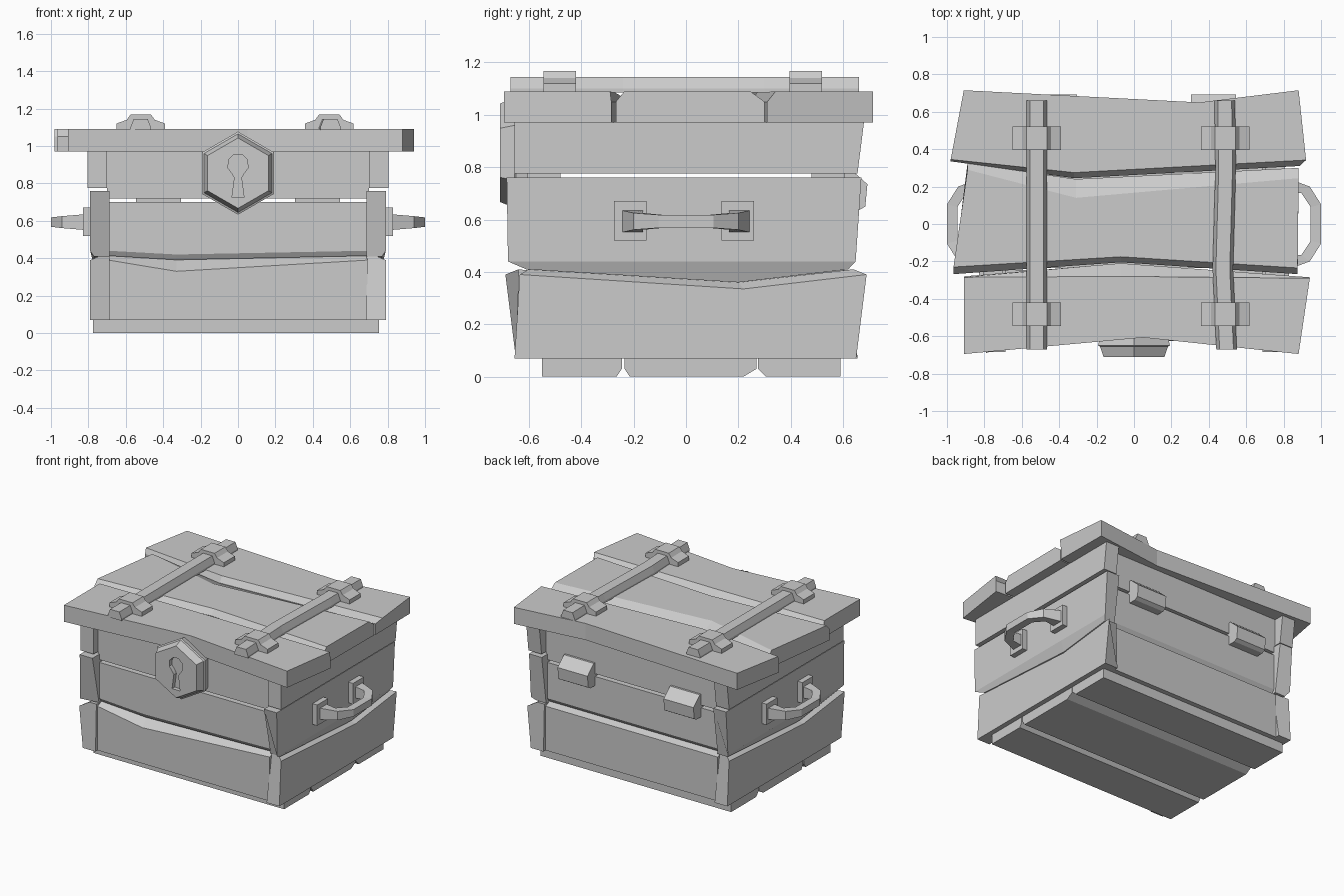
import bpy, bmesh
from math import sin, cos, pi

if "Cube" in bpy.data.objects:
    bpy.data.objects.remove(bpy.data.objects["Cube"])


def loft(name, sections, sx=1, sy=1):
    """Skin a row of equal-sized 3D sections, cap the ends; sx / sy mirror it."""
    bm = bmesh.new()
    rings = [[bm.verts.new((x * sx, y * sy, z)) for x, y, z in s] for s in sections]
    n = len(rings[0])
    for a, b in zip(rings, rings[1:]):
        for i in range(n):
            j = (i + 1) % n
            bm.faces.new((a[i], a[j], b[j], b[i]))
    bm.faces.new(rings[0])
    bm.faces.new(rings[-1])
    bmesh.ops.recalc_face_normals(bm, faces=bm.faces)
    me = bpy.data.meshes.new(name)
    bm.to_mesh(me)
    bm.free()
    ob = bpy.data.objects.new(name, me)
    bpy.context.collection.objects.link(ob)
    return ob


def box(name, x0, x1, y0, y1, z0, z1, sx=1):
    quad = [(y0, z0), (y1, z0), (y1, z1), (y0, z1)]
    return loft(name, [[(x, y, z) for y, z in quad] for x in (x0, x1)], sx)


# floor planks with chamfered lower edges along the gaps
for name, y0, y1, c0, c1 in (("floor_front", -.55, -.245, 0, .02),
                             ("floor_middle", -.235, .27, .02, .05),
                             ("floor_back", .275, .59, .03, 0)):
    prof = [(y0 + c0, 0), (y1 - c1, 0), (y1, .03), (y1, .07), (y0, .07), (y0, .03)]
    loft(name, [[(x, y, z) for y, z in prof] for x in (-.775, .755)])

# front and back wall planks; the front seam sags, the back seam is straight
XE, YO, YI = .692, -.605, -.48
for side, s, sag in (("front", 1, 1), ("back", -1, 0)):
    bend = [(-XE, 0), (-.33, sag), (XE, 0)]
    loft(side + "_lower_plank",
         [[(x, YO - .02, .07), (x, YO - .02, .39 - .06 * b), (x, -.565, .415 - .022 * b),
           (x, YI, .415 - .022 * b), (x, YI, .07)] for x, b in bend], s, s)
    loft(side + "_upper_plank",
         [[(x, YO, .70), (x, YO, .44 - .02 * b), (x, YO + .018, .413 - .022 * b),
           (x, YI, .413 - .022 * b), (x, YI, .70)] for x, b in bend], s, s)
    box(side + "_lid_plank", -.70, .70, *sorted((YO * s, YI * s)), .72, .975)

# side wall planks, with splayed ends standing proud of the front and back
for side, s in (("right", 1), ("left", -1)):
    XO, XI = .79, .688
    loft(side + "_lower_plank",
         [[(XO, yb, .07), (XO, yt, .39 - .055 * b), (.745, yc, .41 - .05 * b),
           (XI, yc, .41 - .05 * b), (XI, yb, .07)]
          for yb, yt, yc, b in ((-.655, -.635, -.60, 0), (.22, .22, .20, 1),
                                (.65, .69, .64, 0))], s, s)
    loft(side + "_upper_plank",
         [[(XO, yt, .76), (XO, yb, .44), (.77, yc, .41 - .05 * b),
           (XI, yc, .41 - .05 * b), (XI, yt, .76)]
          for yb, yt, yc, b in ((-.68, -.685, -.61, 0), (.2 * s, .2 * s, .2 * s, 1),
                                (.648, .67, .62, 0))], s)
    loft(side + "_lid_plank",
         [[(.805, yb, .775), (.805, yt, .972), (.70, yt, .972), (.70, yb, .775)]
          for yb, yt in ((-.655, -.655), (.655, .68))], s)

# lid boards: chamfered grooves between them, bent edges and slanted ends
Z0, ZG, Z1 = .97, 1.05, 1.09
loft("lid_front_board",
     [[(xf, yf, Z0), (xf, yf, Z1), (xb, yt, Z1), (xb, yb, ZG), (xb, yb, Z0)]
      for xf, yf, xb, yt, yb in ((-.91, -.695, -.91, -.285, -.28),
                                 (.05, -.607, -.07, -.28, -.21),
                                 (.88, -.695, .94, -.29, -.285))])
loft("lid_middle_board",
     [[(xf, yb, Z0), (xf, yb, ZG), (xf, yt, Z1), (xb, ut, Z1), (xb, ub, ZG), (xb, ub, Z0)]
      for xf, yb, yt, xb, ut, ub in ((-.965, -.268, -.23, -.89, .29, .325),
                                     (-.07, -.205, -.175, -.31, .14, .24),
                                     (.875, -.268, -.235, .88, .245, .30))])
loft("lid_back_board",
     [[(xg, yb, Z0), (xg, yb, ZG), (xf, yt, Z1), (xb, ye, Z1), (xb, ye, Z0)]
      for xg, xf, yb, yt, xb, ye in ((-.98, -.98, .335, .345, -.91, .715),
                                     (-.32, -.32, .245, .275, .35, .65),
                                     (.885, .92, .31, .342, .88, .715))])

# straps across the lid, each held by two clips
strap_prof = [(-.055, 1.085), (-.055, 1.10), (-.037, 1.145), (.037, 1.145), (.055, 1.10), (.055, 1.085)]
clip_prof = [(-.13, 1.085), (-.13, 1.12), (-.075, 1.14), (-.055, 1.168),
             (.055, 1.168), (.075, 1.14), (.13, 1.12), (.13, 1.085)]
for side, path in (("left", [(-.52, -.67), (-.52, .66)]),
                   ("right", [(.495, -.67), (.475, -.24), (.49, .3), (.485, .66)])):
    loft(side + "_strap", [[(x + u, y, z) for u, z in strap_prof] for x, y in path])
    cx = path[0][0] if side == "left" else .488
    for end, y0, y1 in (("front", -.545, -.42), ("back", .395, .52)):
        loft(side + "_" + end + "_clip", [[(cx + u, y, z) for u, z in clip_prof] for y in (y0, y1)])

# hinges on the back, across the lid seam
hinge_prof = [(.58, .635), (.66, .635), (.685, .65), (.693, .735), (.62, .80), (.58, .80)]
for side, s in (("right", 1), ("left", -1)):
    loft(side + "_hinge", [[(x, y, z) for y, z in hinge_prof] for x in (.305, .545)], s)

# carrying handles with two square plates each
ZH = .593
half = [((.82, .165), (.82, .245), .042), ((.895, .165), (.94, .20), .032), ((.945, .09), (1.0, .105), .025)]
rows = half + [((a[0], -a[1]), (b[0], -b[1]), h) for a, b, h in reversed(half)]
for side, s in (("right", 1), ("left", -1)):
    loft(side + "_handle", [[(*a, ZH - h), (*b, ZH - h), (*b, ZH + h), (*a, ZH + h)] for a, b, h in rows], s)
    for end, y0 in (("front", -.275), ("back", .135)):
        box(side + "_" + end + "_handle_plate", .78, .828, y0, y0 + .125, .52, .67, s)


# hexagonal lock with a sunken keyhole
def hexagon(r, y):
    return [(r * sin(i * pi / 3), y, .855 + r * cos(i * pi / 3)) for i in range(6)]


lock = loft("lock", [hexagon(.20, -.58), hexagon(.21, -.605), hexagon(.222, -.65),
                     hexagon(.21, -.655), hexagon(.188, -.71)])
head = [(.056 * cos(a), .90 + .06 * sin(a)) for a in [(-60 + 300 * i / 7) * pi / 180 for i in range(8)]]
key = [(.032, .725)] + [(.018, .83)] + head + [(-.018, .83), (-.032, .725)]
cutter = loft("keyhole_cutter", [[(x, y, z) for x, z in key] for y in (-.75, -.68)])
cutter.hide_render = True
cutter.hide_viewport = True
cut = lock.modifiers.new("keyhole", 'BOOLEAN')
cut.operation = 'DIFFERENCE'
cut.solver = 'EXACT'
cut.object = cutter
